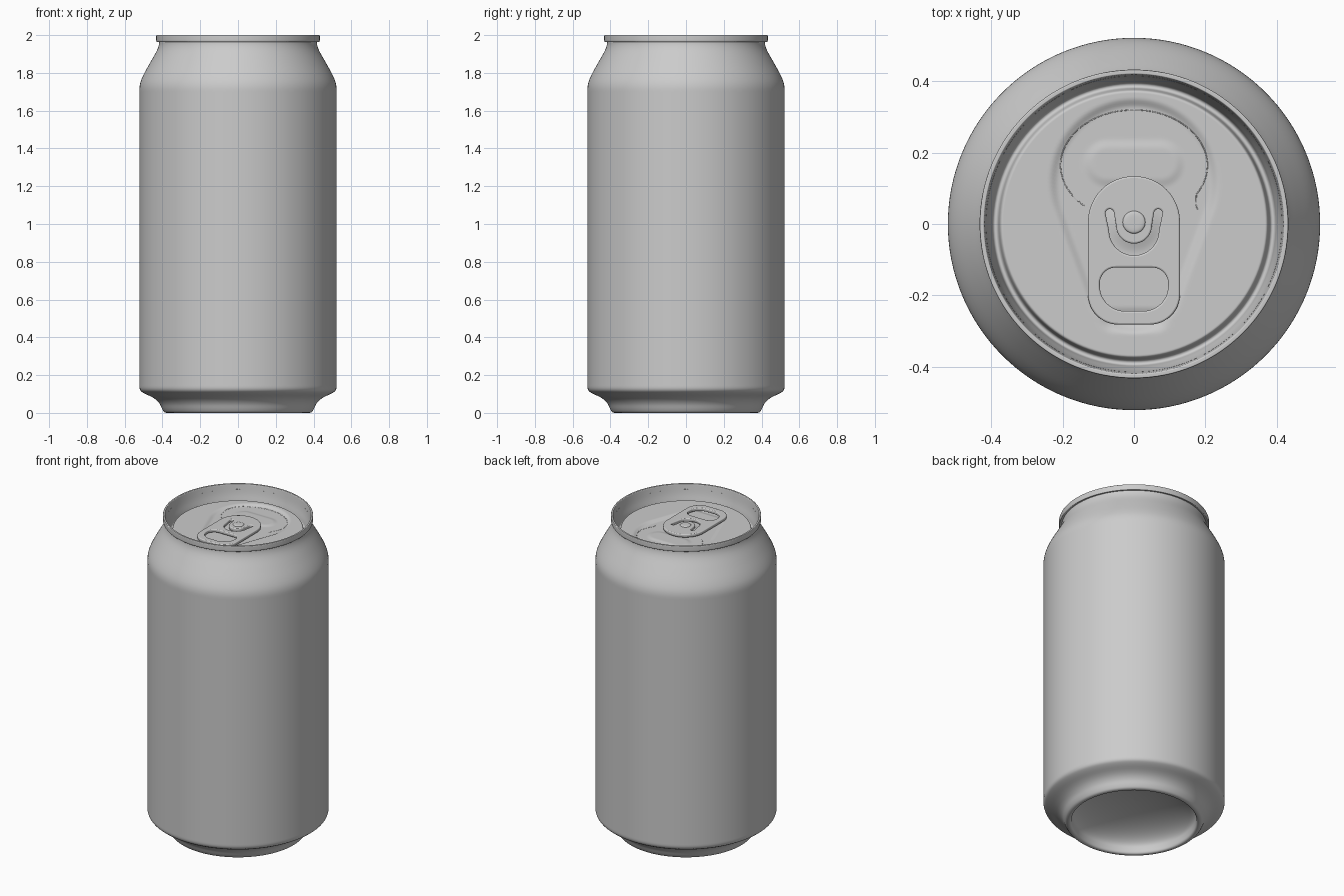
import bpy, bmesh, math
from mathutils import Vector

if "Cube" in bpy.data.objects:
    bpy.data.objects.remove(bpy.data.objects["Cube"])

PANEL_Z = 1.918
PANEL_R = 0.362


def finish(name, bm, angle=40):
    me = bpy.data.meshes.new(name)
    bmesh.ops.recalc_face_normals(bm, faces=bm.faces)
    bm.to_mesh(me)
    bm.free()
    ob = bpy.data.objects.new(name, me)
    bpy.context.collection.objects.link(ob)
    smooth(ob, angle)
    return ob


def smooth(ob, angle=40):
    bpy.ops.object.select_all(action='DESELECT')
    ob.select_set(True)
    bpy.context.view_layer.objects.active = ob
    bpy.ops.object.shade_smooth_by_angle(angle=math.radians(angle))


def round_off(pts, times=2):
    """Corner cutting keeps the end points and rounds all others."""
    for _ in range(times):
        out = [pts[0]]
        for a, b in zip(pts, pts[1:]):
            out.append(tuple(p * .75 + q * .25 for p, q in zip(a, b)))
            out.append(tuple(p * .25 + q * .75 for p, q in zip(a, b)))
        pts = out + [pts[-1]]
    return pts


def lathe(name, profile, height=None, n=128, angle=40):
    """Revolve (r, z) points; height(x, y, z) may reshape the surface."""
    bm = bmesh.new()
    rings = []
    for r, z in profile:
        ring = []
        for i in range(1 if r < 1e-6 else n):
            a = 2 * math.pi * i / n
            x, y = r * math.cos(a), r * math.sin(a)
            ring.append(bm.verts.new((x, y, height(x, y, z) if height else z)))
        rings.append(ring)
    for lo, hi in zip(rings, rings[1:]):
        for i in range(n):
            j = (i + 1) % n
            quad = [lo[i % len(lo)], lo[j % len(lo)], hi[j % len(hi)], hi[i % len(hi)]]
            bm.faces.new(list(dict.fromkeys(quad)))
    return finish(name, bm, angle)


# Can wall: domed base, foot, straight side, shoulder
dome = [(0.36 * math.sin(t), 0.03 + 0.12 * math.cos(t))
        for t in (math.pi / 2 * k / 8 for k in range(8))]
lathe("can_body", round_off(dome + [
    (0.358, 0.03), (0.362, 0.0), (0.388, 0.0), (0.401, 0.018), (0.415, 0.052),
    (0.445, 0.08), (0.50, 0.104), (0.522, 0.122), (0.522, 0.16), (0.522, 0.4),
    (0.522, 1.5), (0.522, 1.68), (0.522, 1.735), (0.504, 1.785), (0.462, 1.86),
    (0.43, 1.915), (0.419, 1.945), (0.417, 1.966), (0.417, 1.975)]))

# Seamed rim, chuck wall and countersink groove
lathe("lid_rim", round_off([
    (0.415, 1.968), (0.429, 1.963), (0.433, 1.968), (0.433, 1.985), (0.433, 2.0),
    (0.426, 2.0), (0.42, 2.0), (0.418, 1.985), (0.411, 1.94), (0.400, 1.90),
    (0.396, 1.876), (0.382, 1.876), (0.378, 1.90), (0.374, PANEL_Z), (PANEL_R, PANEL_Z)]))


# Lid panel with pressed details
def step(d, w):
    t = min(1, max(0, 0.5 - d / w))
    return t * t * (3 - 2 * t)


def capsule(x, y, a, b, ra, rb):
    """Distance to the hull of two circles."""
    return min(math.hypot(x - a[0] - (b[0] - a[0]) * t, y - a[1] - (b[1] - a[1]) * t)
               - ra - (rb - ra) * t for t in (k / 14 for k in range(15)))


def pressed(x, y, z):
    z -= 0.011 * step(capsule(x, y, (0, .115), (0, -.17), .225, .125), .03)
    bead = capsule(x, y, (-.075, .17), (.075, .17), .055, .055)
    z += 0.005 * step(bead, .03)
    z -= 0.007 * step(capsule(x, y, (-.06, -.27), (.06, -.27), .025, .025), .03)
    z += 0.012 * step(math.hypot(x, y - .005) - .06, .06)
    return z


lathe("lid_panel", [(PANEL_R * k / 64, PANEL_Z) for k in range(65)], pressed, 160)


# Pull tab: outline with finger hole and U-shaped slot
def arc(cx, cy, r, a0, a1, n=12):
    return [(cx + r * math.cos(math.radians(a0 + (a1 - a0) * k / n)),
             cy + r * math.sin(math.radians(a0 + (a1 - a0) * k / n))) for k in range(n + 1)]


def rounded(w, y0, y1, r0, r1):
    return (arc(w - r1, y1 - r1, r1, 0, 90) + arc(r1 - w, y1 - r1, r1, 90, 180)
            + arc(r0 - w, y0 + r0, r0, 180, 270) + arc(w - r0, y0 + r0, r0, 270, 360))


def plate(name, loops, z, half, bevel):
    cu = bpy.data.curves.new(name, 'CURVE')
    cu.dimensions, cu.fill_mode = '2D', 'BOTH'
    cu.extrude, cu.bevel_depth, cu.bevel_resolution = half - bevel, bevel, 2
    cu.offset = -bevel
    for pts in loops:
        sp = cu.splines.new('POLY')
        clean = [p for i, p in enumerate(pts) if math.dist(p, pts[i - 1]) > 1e-4]
        sp.points.add(len(clean) - 1)
        for q, p in zip(sp.points, clean):
            q.co = (p[0], p[1], 0, 1)
        sp.use_cyclic_u = True
    ob = bpy.data.objects.new(name, cu)
    bpy.context.collection.objects.link(ob)
    ob.location.z = z
    bpy.ops.object.select_all(action='DESELECT')
    ob.select_set(True)
    bpy.context.view_layer.objects.active = ob
    bpy.ops.object.convert(target='MESH')
    smooth(bpy.context.object, 35)


slot = (arc(0, -.018, .07, 180, 360, 20) + arc(.068, .03, .012, 0, 180, 8)
        + arc(0, -.005, .05, 360, 180, 20) + arc(-.068, .03, .012, 0, 180, 8))
plate("pull_tab", [rounded(.129, -.282, .134, .085, .128),
                   rounded(.096, -.244, -.122, .07, .045), slot], 1.926, .010, .005)

# Rivet holding the tab
rivet = lathe("rivet", round_off([(0, 1.942), (.024, 1.942), (.033, 1.938), (.033, 1.915)]), n=40)
rivet.location.y = .005


# Score line around the opening
def bead_line(name, pts, r):
    cu = bpy.data.curves.new(name, 'CURVE')
    cu.dimensions, cu.bevel_depth, cu.bevel_resolution = '3D', r, 1
    sp = cu.splines.new('POLY')
    sp.points.add(len(pts) - 1)
    for q, p in zip(sp.points, pts):
        q.co = (p[0], p[1], pressed(p[0], p[1], PANEL_Z) - r * .4, 1)
    ob = bpy.data.objects.new(name, cu)
    bpy.context.collection.objects.link(ob)


score = [(.206 * math.cos(t), .165 + .155 * math.sin(t))
         for t in (math.radians(-32 + 260 * k / 60) for k in range(61))]
bead_line("score_line", [(.178, .04), (.174, .055)] + score, .002)
